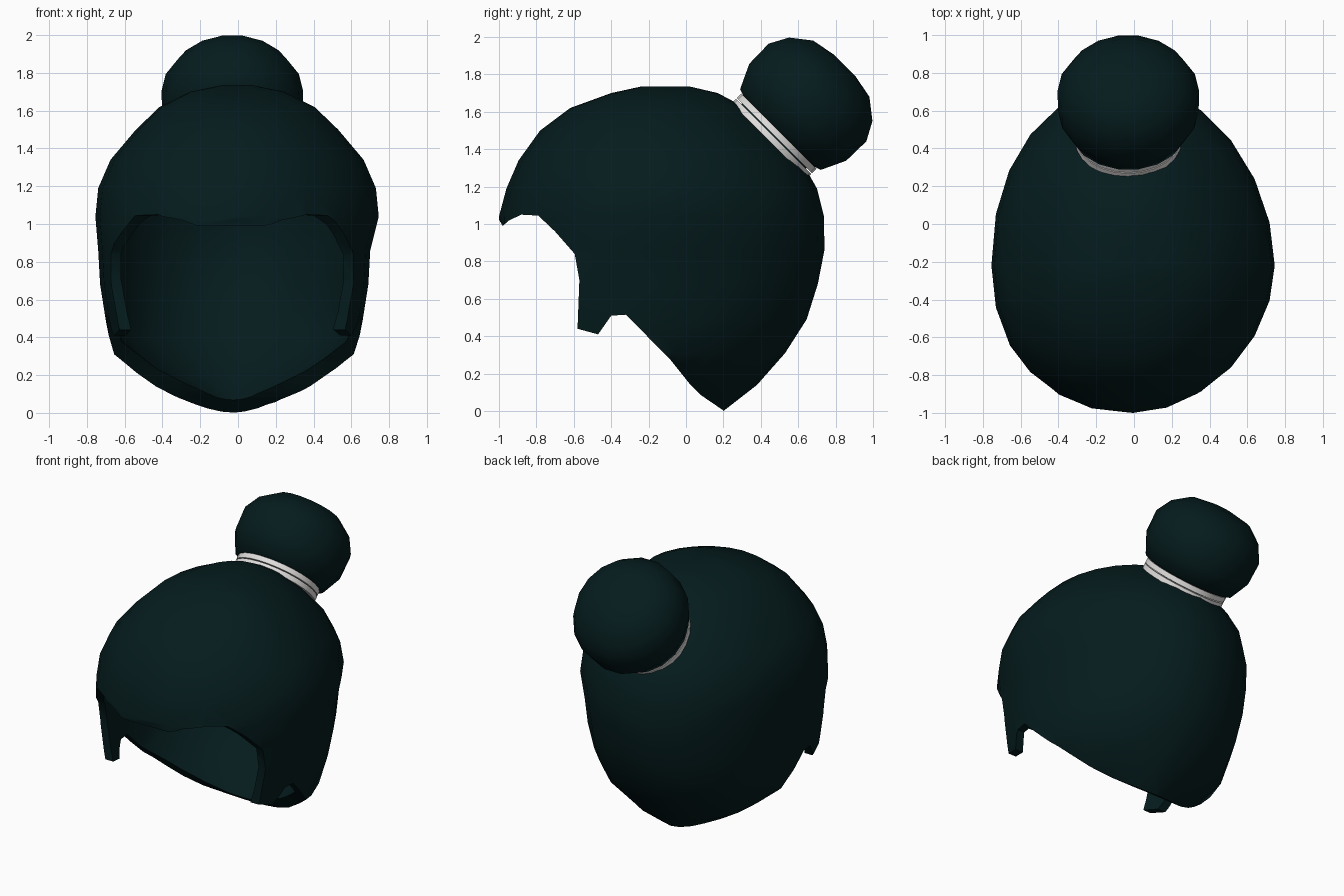
import bpy, bmesh, math
from mathutils import Vector, Matrix

if "Cube" in bpy.data.objects:
    bpy.data.objects.remove(bpy.data.objects["Cube"])


def material(name, rgb):
    m = bpy.data.materials.new(name)
    m.diffuse_color = (*rgb, 1)
    m.use_nodes = True
    m.node_tree.nodes["Principled BSDF"].inputs["Base Color"].default_value = m.diffuse_color
    return m


HAIR = material("dark teal hair", (0.0015, 0.0112, 0.0125))
BAND = material("pale grey band", (0.76, 0.74, 0.73))


def make_object(name, bm, mat):
    bmesh.ops.recalc_face_normals(bm, faces=bm.faces[:])
    me = bpy.data.meshes.new(name)
    bm.to_mesh(me)
    bm.free()
    me.materials.append(mat)
    ob = bpy.data.objects.new(name, me)
    bpy.context.collection.objects.link(ob)
    return ob


def skin(bm, rings):
    """Join closed rings of points into a capped tube."""
    rows = [[bm.verts.new(p) for p in r] for r in rings]
    n = len(rows[0])
    for a, b in zip(rows, rows[1:]):
        for i in range(n):
            j = (i + 1) % n
            bm.faces.new((a[i], a[j], b[j], b[i]))
    bm.faces.new(rows[0])
    bm.faces.new(rows[-1])


def smooth(ob, angle):
    bpy.ops.object.select_all(action='DESELECT')
    ob.select_set(True)
    bpy.context.view_layer.objects.active = ob
    bpy.ops.object.shade_smooth_by_angle(angle=math.radians(angle))


# Head form: height, front y, back y, half width
SECTIONS = [
    (-0.12, -0.70, 0.03, 0.10), (0.00, -0.80, 0.20, 0.22),
    (0.14, -0.88, 0.38, 0.45), (0.31, -0.93, 0.53, 0.645),
    (0.49, -0.97, 0.645, 0.68), (0.68, -0.99, 0.705, 0.71),
    (0.86, -1.0, 0.74, 0.72), (1.04, -1.0, 0.738, 0.75),
    (1.19, -0.96, 0.70, 0.735), (1.34, -0.895, 0.615, 0.67),
    (1.50, -0.78, 0.47, 0.535), (1.62, -0.62, 0.32, 0.41),
    (1.70, -0.40, 0.17, 0.25), (1.735, -0.24, 0.02, 0.08)]
CY = -0.22


def head_form(name, side, front, back, up, segs=24):
    """Head shape shrunk by separate factors to the sides, front, back and vertically."""
    rings = []
    for z, yf, yb, hw in SECTIONS:
        ring = []
        cx = -0.02 if z < 0.9 else -0.005
        for i in range(segs):
            a = math.tau * i / segs
            c, s = math.cos(a), math.sin(a)
            # fuller on the left than on the right, squarer low at the front
            power = 2 / ((2.15 if c < 0 else 1.88) + (0.15 if z < 0.9 and s < 0 else 0))
            x = math.copysign(abs(c) ** power, c) * hw * side
            y = math.copysign(abs(s) ** power, s)
            y *= (yb - CY) * back if s > 0 else (CY - yf) * front
            ring.append((cx + x, CY + y, 0.9 + (z - 0.9) * up))
        rings.append(ring)
    bm = bmesh.new()
    skin(bm, rings)
    return make_object(name, bm, HAIR)


hair = head_form("hair_cap", 1, 1, 1, 1)
hollow = head_form("hollow_cutter", 0.93, 0.945, 0.89, 0.885)

# Hairline seen from the side: fringe, sideburn, ear notch and nape
HAIRLINE = [(-1.3, 1.06), (-1.01, 1.04), (-0.98, 0.99), (-0.945, 1.02), (-0.88, 1.05),
            (-0.79, 1.045), (-0.70, 0.96), (-0.595, 0.84), (-0.57, 0.70), (-0.58, 0.44),
            (-0.47, 0.41), (-0.40, 0.51), (-0.32, 0.515), (-0.08, 0.27), (0.02, 0.145),
            (0.08, 0.085), (0.20, 0.003), (0.5, -0.3), (-1.3, -0.3)]
bm = bmesh.new()
skin(bm, [[(x, y, z) for y, z in HAIRLINE] for x in (-1.1, 1.1)])
line_cutter = make_object("hairline_cutter", bm, HAIR)

bpy.context.view_layer.objects.active = hair
for cutter in (hollow, line_cutter):
    cutter.hide_render = True
    mod = hair.modifiers.new("cut", 'BOOLEAN')
    mod.operation = 'DIFFERENCE'
    mod.solver = 'EXACT'
    mod.object = cutter
    bpy.ops.object.modifier_apply(modifier=mod.name)
    bpy.data.objects.remove(cutter)
smooth(hair, 40)

# Bun and bands: turned parts on an axis leaning back 45 degrees
AXIS = Matrix.Translation((-0.03, 0.47, 1.47)) @ Matrix.Rotation(math.radians(-45), 4, 'X')


def turned(name, profile, mat, segs, angle=40):
    bm = bmesh.new()
    skin(bm, [[AXIS @ Vector((r * math.cos(math.tau * i / segs),
                              r * math.sin(math.tau * i / segs), t))
               for i in range(segs)] for r, t in profile])
    smooth(make_object(name, bm, mat), angle)


turned("bun", [(0.24, -0.12), (0.25, 0.03), (0.31, 0.05), (0.372, 0.18), (0.375, 0.33),
               (0.32, 0.43), (0.215, 0.51), (0.08, 0.535)], HAIR, 18, 60)
for k, t in enumerate((-0.036, 0.004)):
    turned(f"hair_band_{k + 1}", [(0.24, t), (0.284, t), (0.284, t + 0.034),
                                  (0.24, t + 0.034)], BAND, 24)
